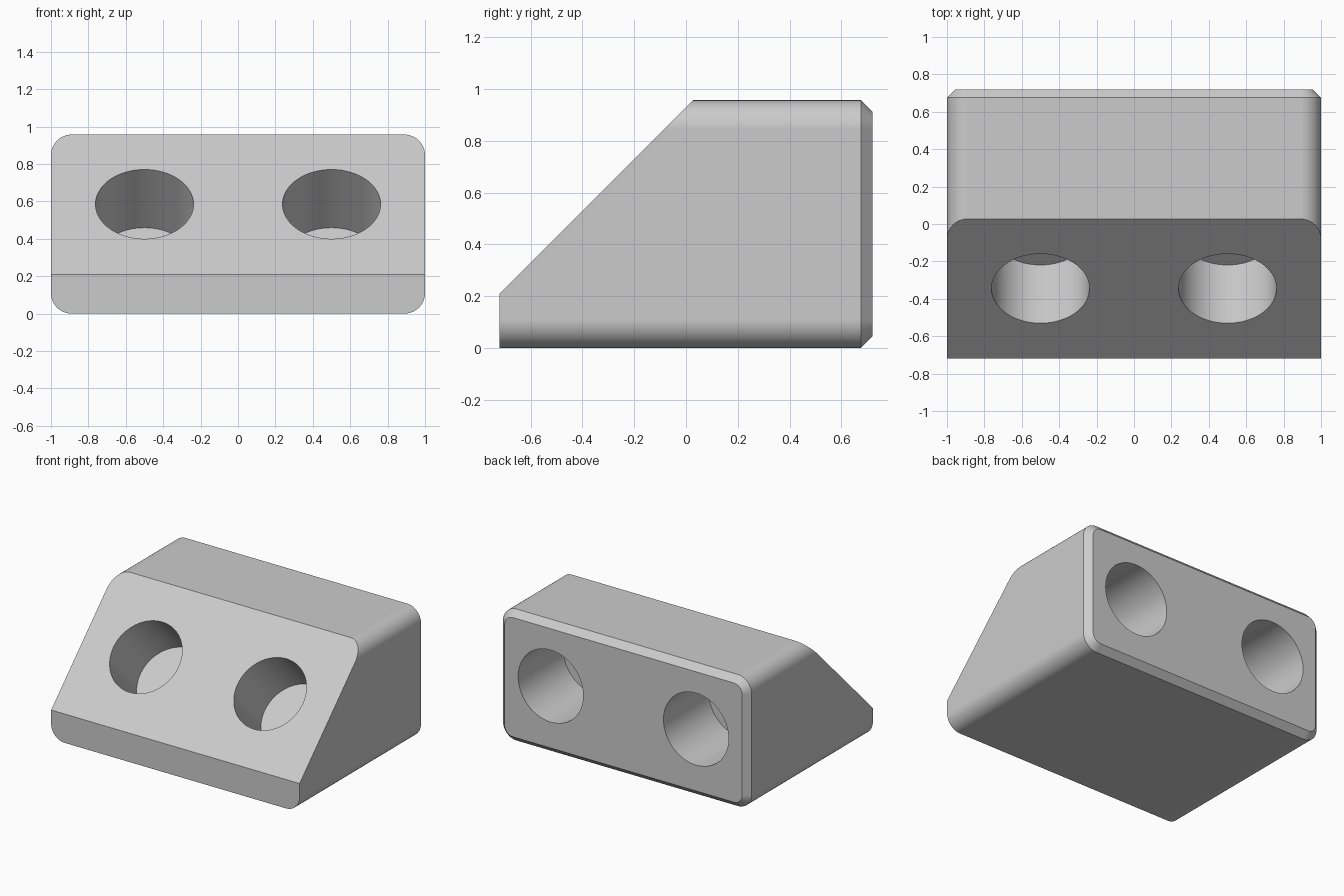
import bpy, bmesh
from math import radians, sin, cos, pi
from mathutils import Vector, Matrix

cube = bpy.data.objects.get("Cube")
if cube:
    bpy.data.objects.remove(cube, do_unlink=True)

WIDTH, HEIGHT, HALF_DEPTH = 2.0, 0.957, 0.72
FILLET, CHAMFER, STEPS = 0.11, 0.045, 16

grey = bpy.data.materials.new("plain grey")
grey.use_nodes = True
colour = (0.6, 0.6, 0.6, 1)
grey.diffuse_color = colour
grey.node_tree.nodes["Principled BSDF"].inputs["Base Color"].default_value = colour


def rounded_ring(bm, y, inset):
    """Rounded rectangle of vertices in the x-z plane."""
    radius = FILLET - inset
    cx, cz = WIDTH / 2 - FILLET, HEIGHT / 2 - FILLET
    ring = []
    for corner, (sx, sz) in enumerate(((1, 1), (-1, 1), (-1, -1), (1, -1))):
        for i in range(STEPS + 1):
            a = (corner + i / STEPS) * pi / 2
            ring.append(bm.verts.new((sx * cx + radius * cos(a), y,
                                      HEIGHT / 2 + sz * cz + radius * sin(a))))
    return ring


def finish(bm, name):
    bmesh.ops.recalc_face_normals(bm, faces=bm.faces)
    mesh = bpy.data.meshes.new(name)
    bm.to_mesh(mesh)
    bm.free()
    obj = bpy.data.objects.new(name, mesh)
    bpy.context.collection.objects.link(obj)
    mesh.materials.append(grey)
    return obj


def drill(name, mouth, tilt, depth, radius=0.262, clearance=0.2):
    """Cylinder cutter whose axis leaves the block at the mouth point."""
    bm = bmesh.new()
    centre = Matrix.Translation((0, 0, (clearance - depth) / 2))
    place = Matrix.Translation(mouth) @ Matrix.Rotation(radians(tilt), 4, "X")
    bmesh.ops.create_cone(bm, cap_ends=True, segments=96, radius1=radius,
                          radius2=radius, depth=depth + clearance,
                          matrix=place @ centre)
    cutter = finish(bm, name)
    cutter.hide_render = True
    return cutter


# Rounded block with a chamfered back rim
bm = bmesh.new()
rings = [rounded_ring(bm, -HALF_DEPTH, 0),
         rounded_ring(bm, HALF_DEPTH - CHAMFER, 0),
         rounded_ring(bm, HALF_DEPTH, CHAMFER)]
for a, b in zip(rings, rings[1:]):
    for i in range(len(a)):
        j = (i + 1) % len(a)
        bm.faces.new((a[i], a[j], b[j], b[i]))
bm.faces.new(rings[0])
bm.faces.new(rings[-1])

# Sloping front
cut = bmesh.ops.bisect_plane(bm, geom=bm.verts[:] + bm.edges[:] + bm.faces[:],
                             plane_co=Vector((0, -HALF_DEPTH, 0.21)),
                             plane_no=Vector((0, -1, 1)), clear_outer=True)
edges = [e for e in cut["geom_cut"] if isinstance(e, bmesh.types.BMEdge)]
bmesh.ops.contextual_create(bm, geom=edges)
block = finish(bm, "wedge_block")

# Blind holes in the slope and in the back
cutters = []
for side, label in ((-1, "right"), (1, "left")):
    cutters.append(drill(label + "_slope_drill", (side * 0.5, -0.345, 0.585), 45, 0.44))
    cutters.append(drill(label + "_back_drill", (side * 0.585, HALF_DEPTH, 0.495), -90, 0.52))

bpy.context.view_layer.objects.active = block
for cutter in cutters:
    mod = block.modifiers.new(cutter.name, "BOOLEAN")
    mod.operation, mod.solver, mod.object = "DIFFERENCE", "EXACT", cutter
    bpy.ops.object.modifier_apply(modifier=mod.name)
    bpy.data.objects.remove(cutter, do_unlink=True)

# Smooth fillets and bores, crisp edges
bpy.ops.object.select_all(action="DESELECT")
block.select_set(True)
bpy.ops.object.shade_smooth_by_angle(angle=radians(30))
weighted = block.modifiers.new("weighted_normals", "WEIGHTED_NORMAL")
weighted.keep_sharp = True
